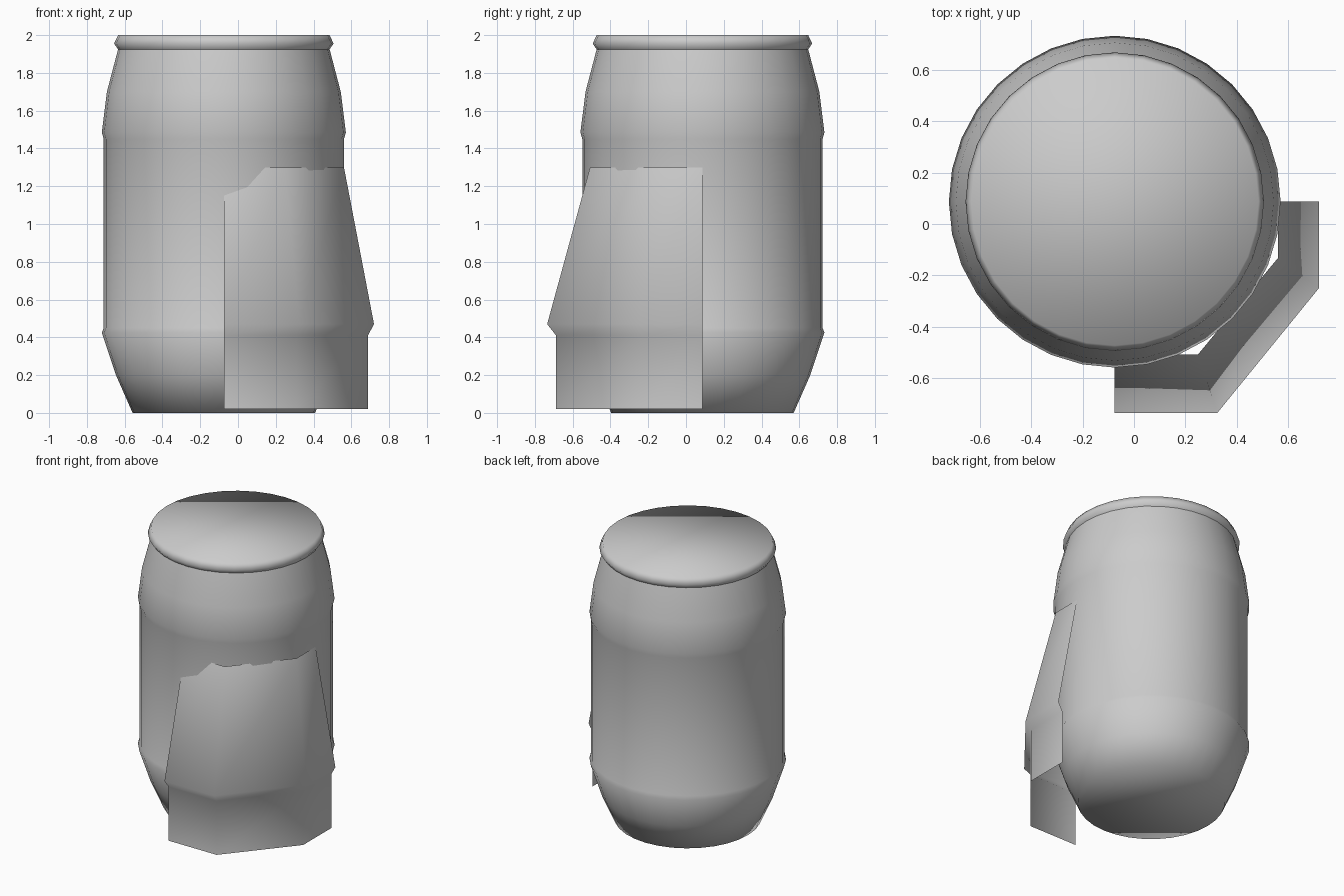
import bpy, bmesh, math

if "Cube" in bpy.data.objects:
    bpy.data.objects.remove(bpy.data.objects["Cube"])

CX, CY, SIDES = -0.075, 0.087, 32


def make_object(name, bm, recalc=True):
    if recalc:
        bmesh.ops.recalc_face_normals(bm, faces=bm.faces)
    mesh = bpy.data.meshes.new(name)
    bm.to_mesh(mesh)
    bm.free()
    mesh.polygons.foreach_set("use_smooth", [True] * len(mesh.polygons))
    obj = bpy.data.objects.new(name, mesh)
    bpy.context.collection.objects.link(obj)
    return obj


def bridge(bm, lower, upper, closed):
    n = len(lower)
    for i in range(n if closed else n - 1):
        j = (i + 1) % n
        bm.faces.new((lower[i], lower[j], upper[j], upper[i]))


def lathe(name, profile, cap_bottom=False, cap_top=False):
    bm = bmesh.new()
    rings = []
    for r, z in profile:
        angles = [2 * math.pi * i / SIDES for i in range(SIDES)]
        rings.append([bm.verts.new((CX + r * math.cos(a), CY + r * math.sin(a), z))
                      for a in angles])
    for a, b in zip(rings, rings[1:]):
        bridge(bm, a, b, True)
    if cap_bottom:
        bm.faces.new(rings[0][::-1])
    if cap_top:
        bm.faces.new(rings[-1])
    return make_object(name, bm)


# Barrel body with its two raised shoulders
lathe("barrel_body", [(0.483, 0.0), (0.571, 0.2), (0.646, 0.425), (0.636, 0.45),
                      (0.636, 1.45), (0.646, 1.485), (0.619, 1.70), (0.56, 1.925)],
      cap_bottom=True)

# Flat lid with a bulging rim
lathe("barrel_lid", [(0.56, 1.925), (0.581, 1.955), (0.56, 2.0)], cap_top=True)

# Open sheet wrapped round the front right corner; its top edge dips into the barrel
# Each level: front y, front corner x, side corner y, side x, height
levels = [(-0.688, 0.31, -0.235, 0.688, 0.02),
          (-0.688, 0.31, -0.235, 0.688, 0.41),
          (-0.735, 0.325, -0.25, 0.72, 0.47),
          (-0.508, 0.249, -0.132, 0.561, 1.30)]
bm = bmesh.new()
rows = []
for fy, cx, sy, sx, z in levels:
    path = [(CX, fy), (cx, fy), (sx, sy), (sx, CY)]
    rows.append([bm.verts.new((x, y, z)) for x, y in path])
for a, b in zip(rows, rows[1:]):
    bridge(bm, a, b, False)
make_object("corner_guard", bm, recalc=False)
